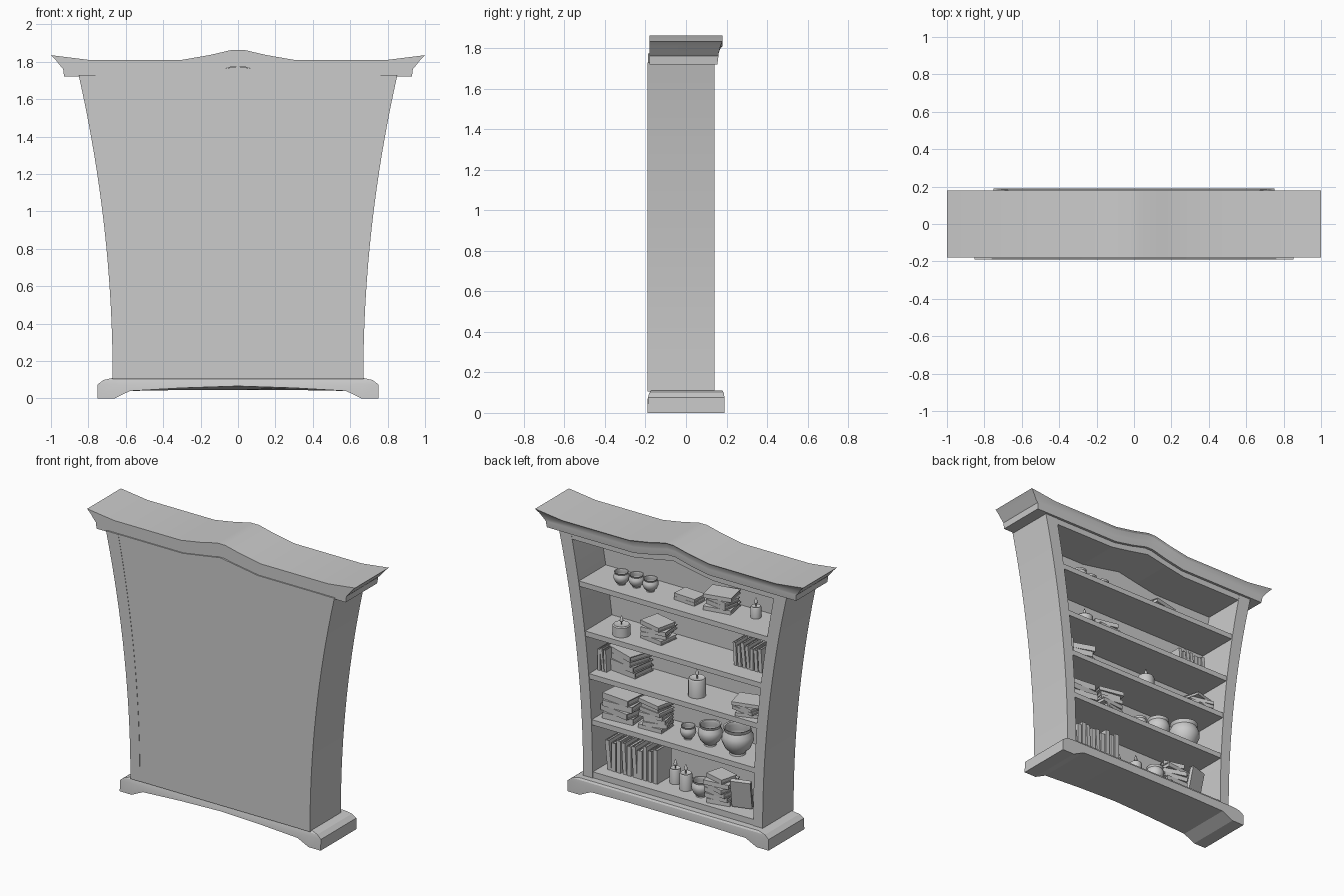
import bpy, bmesh, random
from math import cos, sin, pi, radians
from mathutils import Matrix, Vector

if "Cube" in bpy.data.objects:
    bpy.data.objects.remove(bpy.data.objects["Cube"])

random.seed(4)


def finish(name, bm, smooth=None):
    bmesh.ops.recalc_face_normals(bm, faces=bm.faces)
    me = bpy.data.meshes.new(name)
    bm.to_mesh(me)
    bm.free()
    ob = bpy.data.objects.new(name, me)
    bpy.context.collection.objects.link(ob)
    if smooth:
        bpy.ops.object.select_all(action='DESELECT')
        ob.select_set(True)
        bpy.context.view_layer.objects.active = ob
        bpy.ops.object.shade_smooth_by_angle(angle=radians(smooth))
    return ob


def prism(name, outline, y0, y1, smooth=None):
    """Extrude an x-z outline from y0 to y1."""
    bm = bmesh.new()
    a = [bm.verts.new((x, y0, z)) for x, z in outline]
    b = [bm.verts.new((x, y1, z)) for x, z in outline]
    bm.faces.new(a)
    bm.faces.new(b)
    for i in range(len(a)):
        j = (i + 1) % len(a)
        bm.faces.new((a[i], a[j], b[j], b[i]))
    return finish(name, bm, smooth)


def moulding(name, levels, stations, zfun):
    """Stack of rings (half width, y0, y1), bent along x by zfun(level, u, side)."""
    bm = bmesh.new()
    cols = []
    for u in stations:
        front = [bm.verts.new((w * u, y0, zfun(k, u, 0))) for k, (w, y0, y1) in enumerate(levels)]
        back = [bm.verts.new((w * u, y1, zfun(k, u, 1))) for k, (w, y0, y1) in enumerate(levels)]
        cols.append(front + back[::-1])
    n = len(cols[0])
    for c, d in zip(cols, cols[1:]):
        for i in range(n):
            j = (i + 1) % n
            bm.faces.new((c[i], c[j], d[j], d[i]))
    for c in (cols[0], cols[-1]):
        for k in range(len(levels) - 1):
            bm.faces.new((c[k], c[k + 1], c[n - 2 - k], c[n - 1 - k]))
    return finish(name, bm, 20)


def lathe(name, profile, x, y, z, seg=24):
    bm = bmesh.new()
    rings = []
    for r, h in profile:
        if r < 1e-5:
            rings.append([bm.verts.new((x, y, z + h))])
        else:
            rings.append([bm.verts.new((x + r * cos(2 * pi * i / seg), y + r * sin(2 * pi * i / seg), z + h))
                          for i in range(seg)])
    for a, b in zip(rings, rings[1:]):
        for i in range(seg):
            j = (i + 1) % seg
            f = [a[i % len(a)], a[j % len(a)], b[j % len(b)], b[i % len(b)]]
            bm.faces.new(list(dict.fromkeys(f)))
    return finish(name, bm, 40)


def bowl(x, y, z, r, h):
    shape = [(0, 0), (.5, 0), (.48, .07), (.8, .25), (1, .52), (.97, .7), (.82, .87), (.9, 1),
             (.8, .98), (.74, .87), (.88, .65), (.85, .45), (.5, .2), (0, .15)]
    lathe("bowl", [(a * r, b * h) for a, b in shape], x, y, z)


def candle(x, y, z, r, h):
    f = .012
    lathe("candle", [(0, 0), (r, 0), (r, h * .9), (r * .88, h), (r * .7, h * .96), (.004, h * .94), (.004, h + .01),
                     (f, h + .022), (f * .7, h + .038), (0, h + .06)], x, y, z, 20)


def book(bm, m, a, b, t):
    """Lying book a x b x t with its spine at +y: two boards, spine and page block."""
    c = min(.006, t * .2)
    for size, pos in (((a, b, c), (0, 0, c / 2)), ((a, b, c), (0, 0, t - c / 2)),
                      ((a, c, t), (0, b / 2, t / 2)), ((a * .94, b * .94, t - 2 * c), (0, .02 * b, t / 2))):
        bmesh.ops.create_cube(bm, size=1, matrix=m @ Matrix.Translation(pos) @ Matrix.Diagonal((*size, 1)))


def book_stack(x, y, z, a, b, height, n):
    bm = bmesh.new()
    t = height / n
    for i in range(n):
        s = random.uniform(.85, 1.05)
        m = Matrix.Translation((x + random.uniform(-.01, .01), y, z + i * t)) @ \
            Matrix.Rotation(random.uniform(-.35, .35), 4, 'Z')
        book(bm, m, a * s, b * s, t)
    finish("book_stack", bm)


def book_row(x0, x1, y, z, height, n, depth=.15):
    bm = bmesh.new()
    step = (x1 - x0) / n
    for i in range(n):
        h = height * random.uniform(.82, 1)
        t = abs(step) * random.uniform(.65, .9)
        lean = random.choice((0, 0, .06, .1))
        m = Matrix.Translation((x0 + (i + .5) * step + t / 2, y, z + h / 2)) @ \
            Matrix.Rotation(lean - pi / 2, 4, 'Y')
        book(bm, m, h, depth, t)
    finish("upright_books", bm)


def half_width(z):
    return .67 + .18 * ((z - .11) / 1.61) ** 2


def lerp(pts, v):
    for (a, p), (b, q) in zip(pts, pts[1:]):
        if v <= b + 1e-6:
            return p + (q - p) * (v - a) / (b - a)
    return pts[-1][1]


ARCH = [(0, .055), (.03, .054), (.15, .026), (.3, 0), (1, 0)]
zs = [.105 + 1.625 * i / 16 for i in range(17)]

# Curved side boards
for s, side in ((1, "right"), (-1, "left")):
    outer = [(s * half_width(z), z) for z in zs]
    inner = [(s * (half_width(z) - .07 - .02 * (z / 1.72) ** 2), z) for z in reversed(zs)]
    prism(side + "_side", outer + inner, -.19, .14, 30)

# Closed flat panel at -y with arched top
edge = [(half_width(z) - .02, z) for z in zs]
prism("rear_panel", edge + [(.28, 1.73), (0, 1.775), (-.28, 1.73)] + [(-x, z) for x, z in reversed(edge)], -.188, -.15)

# Arched ceiling and shelves
xs = [-.78, -.3, -.15, 0, .15, .3, .78]
prism("ceiling", [(x, 1.68 + lerp(ARCH, abs(x))) for x in xs] +
      [(x, 1.74 + lerp(ARCH, abs(x))) for x in reversed(xs)], -.16, .138)
FLOORS = (.15, .50, .805, 1.085, 1.41)
for z in FLOORS:
    w, t = half_width(z) - .05, .05 if z < .2 else .035
    prism("shelf", [(-w, z - t), (w, z - t), (w, z), (-w, z)], -.16, .135)

# Crown
def crown_z(k, u, side):
    z = (1.72, 1.762, 1.772, 1.80, 1.81)[k] + lerp(ARCH, abs(u))
    return z + (max(0, abs(u) - .8) / .2 * .025 if k == 4 else max(0, abs(u) - .8) / .2 * .01 if k == 3 else 0)


moulding("crown", [(.93, -.18, .155), (.935, -.18, .16), (.945, -.18, .16), (.975, -.18, .17), (1, -.18, .18)],
         [-1, -.8, -.3, -.15, -.03, .03, .15, .3, .8, 1], crown_z)

# Plinth with feet and arched underside
def base_z(k, u, side):
    if k:
        return (0, .075, .098, .11)[k]
    arch = [(0, .045 if side else .066), (.4, .045 if side else .056), (.77, .04), (.88, 0), (1, 0)]
    return lerp(arch, abs(u))


moulding("base", [(.75, -.19, .19), (.75, -.188, .19), (.72, -.182, .187), (.67, -.172, .18)],
         [-1, -.88, -.82, -.77, -.4, 0, .4, .77, .82, .88, 1], base_z)

F1, F2, F3, F4, F5 = FLOORS

# Top shelf
for x, y in ((.468, .02), (.369, 0), (.265, 0)):
    bowl(x, y, F5, .05, .085)
book_stack(.0, -.03, F5, .18, .12, .045, 2)
book_stack(-.24, -.05, F5, .18, .14, .11, 4)
candle(-.48, -.06, F5, .033, .075)

# Fourth shelf
candle(.45, .045, F4, .055, .07)
book_stack(.236, -.04, F4, .17, .14, .115, 4)
book_row(-.36, -.58, -.05, F4, .17, 7, .13)

# Third shelf
book_row(.62, .55, 0, F3, .17, 3, .12)
book_stack(.455, -.06, F3, .22, .17, .15, 4)
candle(-.09, .01, F3, .055, .12)
book_stack(-.50, .03, F3, .18, .15, .09, 4)

# Second shelf
book_stack(.477, -.02, F2, .22, .18, .16, 4)
book_stack(.22, -.01, F2, .17, .14, .19, 7)
bowl(-.03, .02, F2, .05, .09)
bowl(-.19, .013, F2, .077, .14)
bowl(-.40, .02, F2, .1, .18)

# Bottom shelf
book_row(.56, .17, -.02, F1, .23, 10)
candle(.10, -.03, F1, .035, .1)
candle(-.006, .01, F1, .04, .11)
bowl(-.14, .04, F1, .06, .11)
book_stack(-.29, .02, F1, .17, .14, .18, 6)

# Book leaning with its cover outward
bm = bmesh.new()
book(bm, Matrix.Translation((-.46, .07, F1 + .1)) @ Matrix.Rotation(.3, 4, 'Z') @ Matrix.Rotation(radians(78), 4, 'X'),
     .13, .19, .03)
finish("leaning_book", bm)
